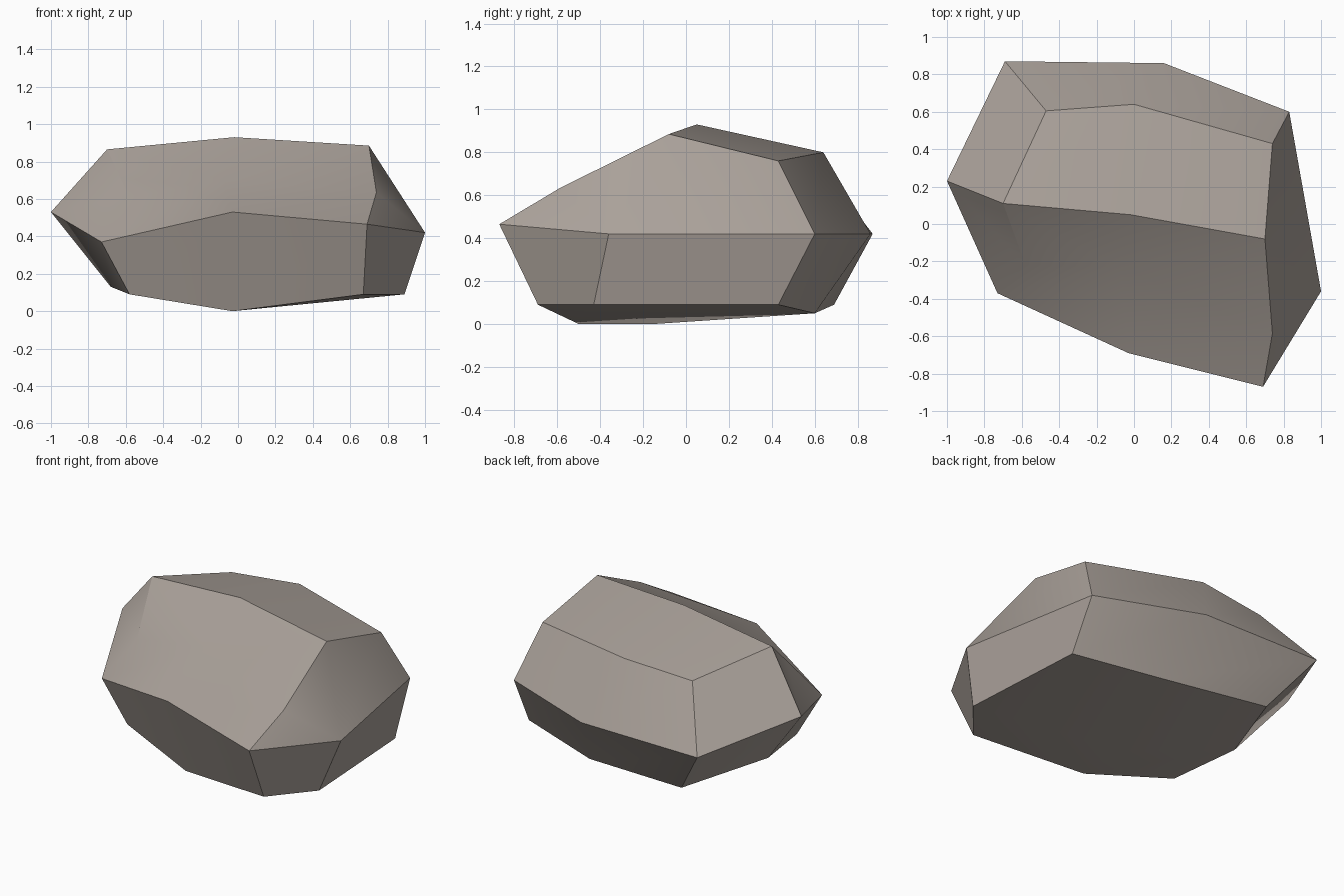
import bpy, bmesh, math

if "Cube" in bpy.data.objects:
    bpy.data.objects.remove(bpy.data.objects["Cube"])

# Boulder: three rings of eight points (front-left corner, then counter-clockwise) plus two caps
bottom = [(-.58, -.32, .09), (-.03, -.50, 0), (.67, -.69, .09), (.89, -.43, .09),
          (.84, .43, .09), (.28, .60, .05), (-.45, .69, .09), (-.68, .12, .13)]
middle = [(-.73, -.37, .37), (-.03, -.69, .53), (.69, -.87, .465), (1, -.36, .42),
          (.83, .60, .42), (.16, .86, .42), (-.69, .87, .42), (-1, .23, .53)]
top = [(-.58, -.22, .61), (-.07, -.23, .70), (.74, -.585, .635), (.70, -.08, .885),
       (.74, .43, .76), (0, .64, .80), (-.47, .605, .765), (-.70, .11, .865)]

bm = bmesh.new()
rings = [[bm.verts.new(p) for p in ring] for ring in (bottom, middle, top)]

# side bands
for low, high in zip(rings, rings[1:]):
    for i in range(8):
        j = (i + 1) % 8
        bm.faces.new((low[i], low[j], high[j], high[i]))

# top and bottom caps, four quads each around a centre point
for ring, centre in ((rings[0], (-.03, -.15, 0)), (rings[2], (-.02, .05, .93))):
    c = bm.verts.new(centre)
    for i in range(0, 8, 2):
        bm.faces.new((ring[i - 1], ring[i], ring[i + 1], c))

bmesh.ops.recalc_face_normals(bm, faces=bm.faces)
mesh = bpy.data.meshes.new("boulder")
bm.to_mesh(mesh)
bm.free()

# warm grey stone
stone = bpy.data.materials.new("warm_grey_stone")
stone.diffuse_color = (.40, .355, .32, 1)
stone.use_nodes = True
stone.node_tree.nodes["Principled BSDF"].inputs["Base Color"].default_value = stone.diffuse_color
mesh.materials.append(stone)

boulder = bpy.data.objects.new("boulder", mesh)
bpy.context.collection.objects.link(boulder)
bpy.context.view_layer.objects.active = boulder
boulder.select_set(True)
bpy.ops.object.shade_smooth_by_angle(angle=math.radians(30))
